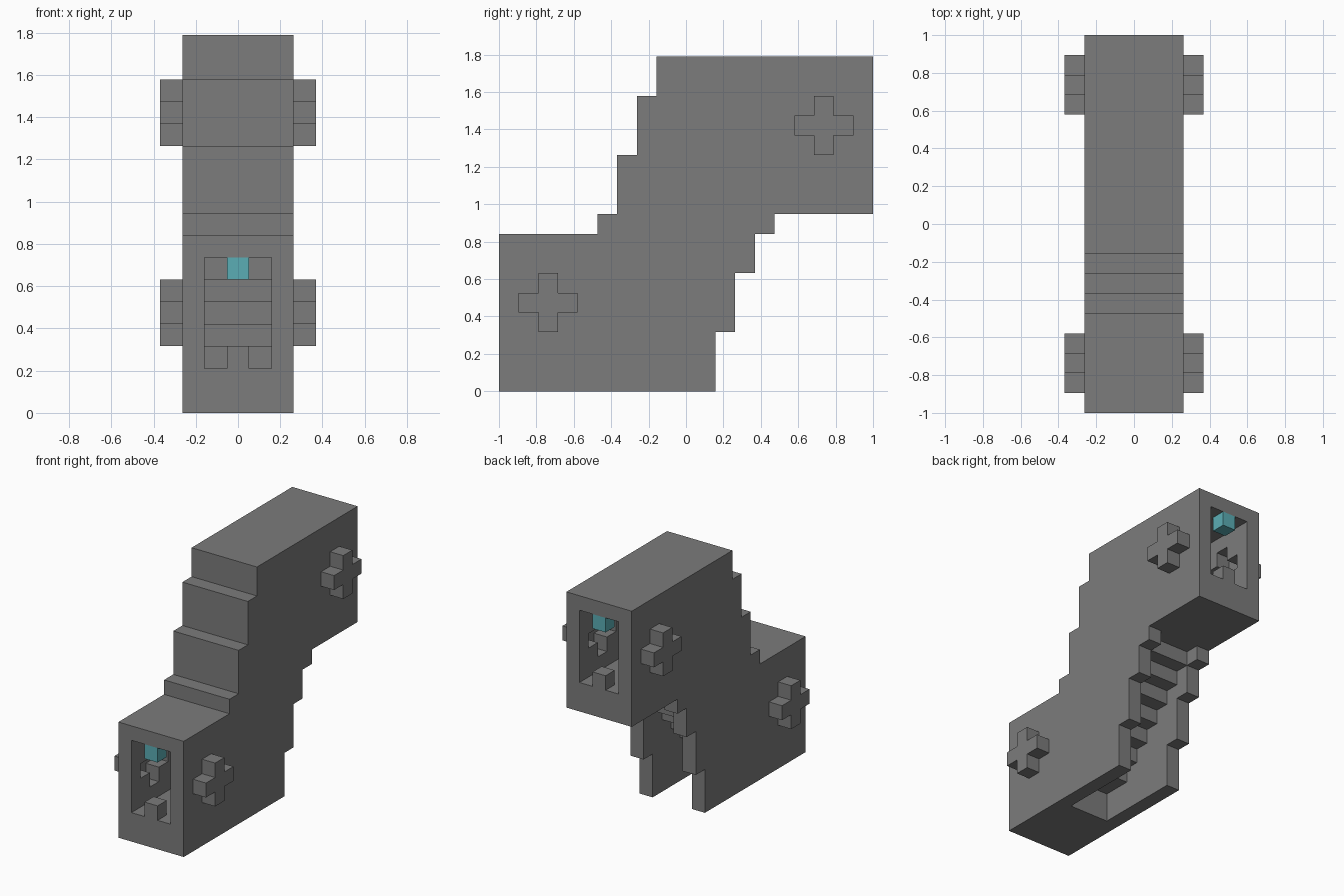
import bpy
import bmesh

U = 2 / 19            # size of one block
MID = 9.5             # half of the length in blocks

cube = bpy.data.objects.get("Cube")
if cube:
    bpy.data.objects.remove(cube, do_unlink=True)


def material(name, rgb):
    mat = bpy.data.materials.new(name)
    mat.use_nodes = True
    mat.diffuse_color = (*rgb, 1)
    mat.node_tree.nodes["Principled BSDF"].inputs["Base Color"].default_value = (*rgb, 1)
    return mat


stone = material("stone grey", (0.2, 0.2, 0.2))
teal = material("teal lamp", (0.105, 0.42, 0.46))


def extrude(name, profile, x0, x1, mat=stone):
    """Extrude a (y, z) block profile from x0 to x1."""
    bm = bmesh.new()
    face = bm.faces.new([bm.verts.new((x0 * U, (y - MID) * U, z * U)) for y, z in profile])
    moved = bmesh.ops.extrude_face_region(bm, geom=[face])["geom"]
    verts = [v for v in moved if isinstance(v, bmesh.types.BMVert)]
    bmesh.ops.translate(bm, verts=verts, vec=((x1 - x0) * U, 0, 0))
    bmesh.ops.recalc_face_normals(bm, faces=bm.faces)
    mesh = bpy.data.meshes.new(name)
    bm.to_mesh(mesh)
    bm.free()
    mesh.materials.append(mat)
    obj = bpy.data.objects.new(name, mesh)
    bpy.context.collection.objects.link(obj)
    return obj


def combine(body, tool, operation):
    """Apply a boolean and discard the tool."""
    mod = body.modifiers.new("cut", 'BOOLEAN')
    mod.operation, mod.solver, mod.object = operation, 'EXACT', tool
    bpy.context.view_layer.update()
    graph = bpy.context.evaluated_depsgraph_get()
    mesh = bpy.data.meshes.new_from_object(body.evaluated_get(graph))
    body.modifiers.clear()
    body.data = mesh
    bpy.data.objects.remove(tool, do_unlink=True)


def rect(y0, y1, z0, z1):
    return [(y0, z0), (y1, z0), (y1, z1), (y0, z1)]


def cross(y, z):
    """Plus shape whose 3 x 3 bounds start at y, z."""
    pts = [(1, 0), (2, 0), (2, 1), (3, 1), (3, 2), (2, 2),
           (2, 3), (1, 3), (1, 2), (0, 2), (0, 1), (1, 1)]
    return [(y + a, z + b) for a, b in pts]


def stairs(y, z, count):
    return [(y + i, z + i + k) for i in range(count) for k in (0, 1)]


# Stepped outer shell
shell = [(0, 0), (11, 0), (11, 3), (12, 3), (12, 6), (13, 6), (13, 8), (14, 8),
         (14, 9), (19, 9), (19, 17), (8, 17), (8, 15), (7, 15), (7, 12), (6, 12),
         (6, 9), (5, 9), (5, 8), (0, 8)]
body = extrude("stairway_body", shell, -2.5, 2.5)

# Passage with inner stairs, from the front opening to the back one
passage = [(-1, 2)] + stairs(5, 2, 9) + [
    (20, 11), (20, 16), (9, 16), (9, 14), (8, 14), (8, 11),
    (7, 11), (7, 8), (6, 8), (6, 7), (-1, 7)]
combine(body, extrude("passage_cutter", passage, -1.5, 1.5), 'DIFFERENCE')

# Open channel below the stairs
channel = [(5, -1), (5, 2)] + stairs(7, 2, 7) + [(14, 9), (16, 7), (16, -1)]
combine(body, extrude("channel_cutter", channel, -1.5, 1.5), 'DIFFERENCE')

# Both ends: cross niches with outer caps, threshold block and hanging lamp
for end, y_cross, y_door, floor in (("front", 1, 0, 2), ("back", 15, 18, 11)):
    plus = cross(y_cross, floor + 1)
    for side, s in (("left", 1), ("right", -1)):
        combine(body, extrude("niche_cutter", plus, s * 1.2, s * 2.6), 'DIFFERENCE')
        extrude(f"{end}_{side}_cross", plus, s * 2.5, s * 3.5)
    block = rect(y_door, y_door + 1, floor - 0.5, floor + 1)
    combine(body, extrude("threshold", block, -0.5, 0.5), 'UNION')
    extrude(f"{end}_lamp", rect(y_door, y_door + 1, floor + 4, floor + 5), -0.5, 0.5, teal)
body.name = "stairway_body"
